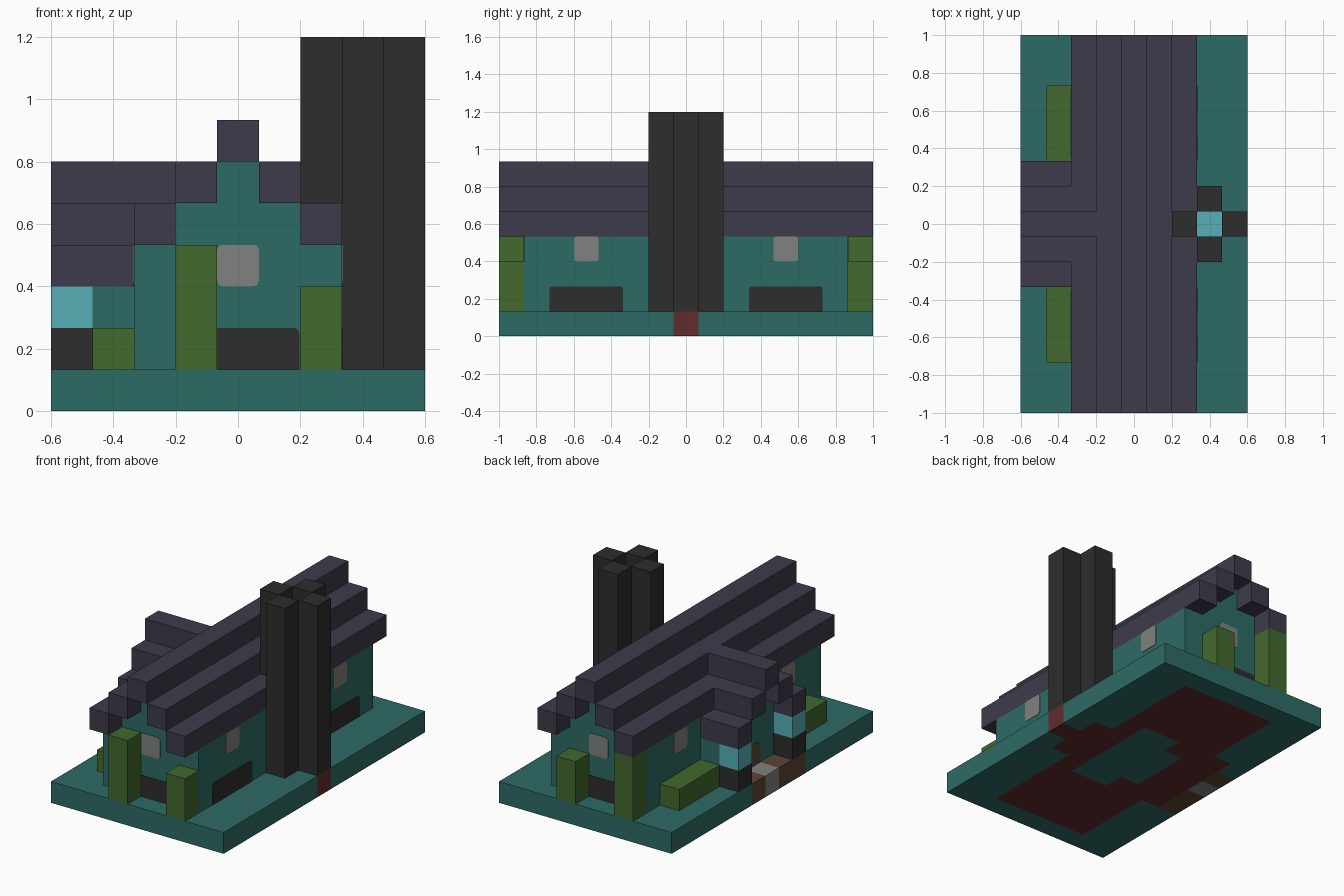
import bpy
import bmesh
import math
from mathutils import Vector

cube = bpy.data.objects.get("Cube")
if cube:
    bpy.data.objects.remove(cube, do_unlink=True)

# The model sits on a lattice of equal blocks: columns (x), rows (y), layers (z)
COLS, ROWS = 9, 15
U = 2 / ROWS


def material(name, r, g, b):
    m = bpy.data.materials.new(name)
    m.use_nodes = True
    m.diffuse_color = (r, g, b, 1)
    m.node_tree.nodes["Principled BSDF"].inputs["Base Color"].default_value = (r, g, b, 1)
    return m


TEAL = material("teal", .027, .147, .130)
SLATE = material("slate_purple", .047, .044, .069)
BLACK = material("charcoal", .026, .026, .026)
GREEN = material("leaf_green", .054, .144, .027)
GREY = material("stone_grey", .216, .223, .212)
CYAN = material("light_cyan", .095, .434, .474)
RED = material("brick_red", .117, .025, .027)
BROWN = material("wood_brown", .107, .058, .034)


def finish(name, bm, *mats):
    bmesh.ops.recalc_face_normals(bm, faces=bm.faces)
    mesh = bpy.data.meshes.new(name)
    bm.to_mesh(mesh)
    bm.free()
    for m in mats:
        mesh.materials.append(m)
    obj = bpy.data.objects.new(name, mesh)
    bpy.context.collection.objects.link(obj)
    return obj


def point(i, j, k):
    return Vector(((i - COLS / 2) * U, (j - ROWS / 2) * U, k * U))


def block(name, lo, hi, mat):
    """Box covering lattice cells from corner lo to corner hi."""
    bm = bmesh.new()
    bmesh.ops.create_cube(bm, size=1)
    a, b = point(*lo), point(*hi)
    for v in bm.verts:
        v.co = Vector([c + v.co[n] * (b[n] - a[n]) for n, c in enumerate((a + b) / 2)])
    return finish(name, bm, mat)


def prism(name, outline, place, mat):
    """Polygon outline swept between two ends; place(u, v, end) gives points."""
    bm = bmesh.new()
    rings = [[bm.verts.new(place(u, v, e)) for u, v in outline] for e in (0, 1)]
    for ring in rings:
        bm.faces.new(ring)
    n = len(outline)
    for s in range(n):
        t = (s + 1) % n
        bm.faces.new((rings[0][s], rings[0][t], rings[1][t], rings[1][s]))
    return finish(name, bm, mat)


def panel(name, center, out, width, bottom, round_low, mat):
    """Thin wall plate, one layer tall, with rounded corners."""
    r, w = .13, width / 2
    outline = []
    for sx, sy, start in ((1, 1, 0), (-1, 1, 90), (-1, -1, 180), (1, -1, 270)):
        if sy < 0 and not round_low:
            outline.append((sx * w, 0))
            continue
        for step in range(4):
            ang = math.radians(start + step * 30)
            outline.append((sx * (w - r) + r * math.cos(ang),
                            .5 + sy * (.5 - r) + r * math.sin(ang)))
    out = Vector(out)
    side = Vector((-out.y, out.x, 0))

    def place(u, v, e):
        return point(*center, bottom + v) + side * u * U + out * (.003 if e else -.003)
    prism(name, outline, place, mat)


# Ground slab with brick footing and path blocks
def ground_kind(i, j):
    if i == 0 and j in (5, 6, 8):
        return 3
    if i == 0 and j == 7:
        return 2
    lawn = 5 <= j <= 9 and i in (4, 5) or i == 3 and 6 <= j <= 8
    house = 2 <= i <= 6 and 1 <= j <= 13 and not lawn
    porch = i == 1 and 5 <= j <= 9
    stack = i == 8 and j == 7 or i == 7 and 6 <= j <= 8
    return 1 if house or porch or stack else 0


bm = bmesh.new()
bmesh.ops.create_grid(bm, x_segments=COLS, y_segments=ROWS, size=1)
for v in bm.verts:
    v.co.x *= COLS * U / 2
top = bmesh.ops.extrude_face_region(bm, geom=bm.faces[:])["geom"]
for v in top:
    if isinstance(v, bmesh.types.BMVert):
        v.co.z = U
bmesh.ops.recalc_face_normals(bm, faces=bm.faces)
for f in bm.faces:
    c = f.calc_center_median() - f.normal * U * .3
    f.material_index = ground_kind(int(c.x / U + COLS / 2), int(c.y / U + ROWS / 2))
finish("ground_slab", bm, TEAL, RED, GREY, BROWN)

# House body and porch body: stepped gable outlines
GABLE = [(-2.5, 1), (2.5, 1), (2.5, 4), (1.5, 4), (1.5, 5), (.5, 5), (.5, 6),
         (-.5, 6), (-.5, 5), (-1.5, 5), (-1.5, 4), (-2.5, 4)]
prism("house_walls", GABLE, lambda u, v, e: point(4.5 + u, 14 if e else 1, v), TEAL)
PORCH = [(u, v if v == 1 else v - 1) for u, v in GABLE]
prism("porch_walls", PORCH, lambda u, v, e: point(2 if e else 1, 7.5 + u, v), TEAL)

# Roof steps, mirrored about each ridge
block("main_ridge", (4, 0, 6), (5, 15, 7), SLATE)
block("porch_ridge", (0, 7, 5), (3, 8, 6), SLATE)
for side, word in ((-1, "right"), (1, "left")):
    for n, layer in ((1, 5), (2, 4)):
        block(f"{word}_roof_step_{n}", (4 + side * n, 0, layer),
              (5 + side * n, 15, layer + 1), SLATE)
        block(f"porch_{word}_roof_step_{n}", (0, 7 + side * n, layer - 1),
              (4 - n if n == 1 else 2, 8 + side * n, layer), SLATE)

# Porch posts with lanterns
for j, word in ((5, "front"), (9, "back")):
    block(f"{word}_porch_post", (0, j, 1), (1, j + 1, 2), BLACK)
    block(f"{word}_porch_lantern", (0, j, 2), (1, j + 1, 3), CYAN)
panel("porch_door", (1, 7.5), (-1, 0, 0), 1, 1, False, BROWN)

# Hollow chimney of four columns around a bright core
for n, (di, dj) in enumerate(((1, 0), (-1, 0), (0, 1), (0, -1))):
    block(f"chimney_column_{n + 1}", (7 + di, 7 + dj, 1), (8 + di, 8 + dj, 9), BLACK)
block("chimney_core", (7, 7, 1), (8, 8, 2), CYAN)

# Windows and dark lower wall panels on every side
for sx in (-1, 1):
    for j in (3.5, 11.5):
        spot = (4.5 + 2.5 * sx, j)
        panel("side_window", spot, (sx, 0, 0), 1, 3, True, GREY)
        panel("side_wall_panel", spot, (sx, 0, 0), 2.95, 1, False, BLACK)
for sy in (-1, 1):
    spot = (4.5, 7.5 + 6.5 * sy)
    panel("gable_window", spot, (0, sy, 0), 1, 3, True, GREY)
    panel("gable_wall_panel", spot, (0, sy, 0), 2.95, 1, False, BLACK)

# Shrubs at the gable ends and hedges beside the porch
for i, j, height in ((3, 0, 3), (6, 0, 2), (2, 14, 3), (5, 14, 2)):
    block("tall_shrub" if height == 3 else "short_shrub",
          (i, j, 1), (i + 1, j + 1, 1 + height), GREEN)
for j in (2, 10):
    block("hedge", (1, j, 1), (2, j + 3, 2), GREEN)
